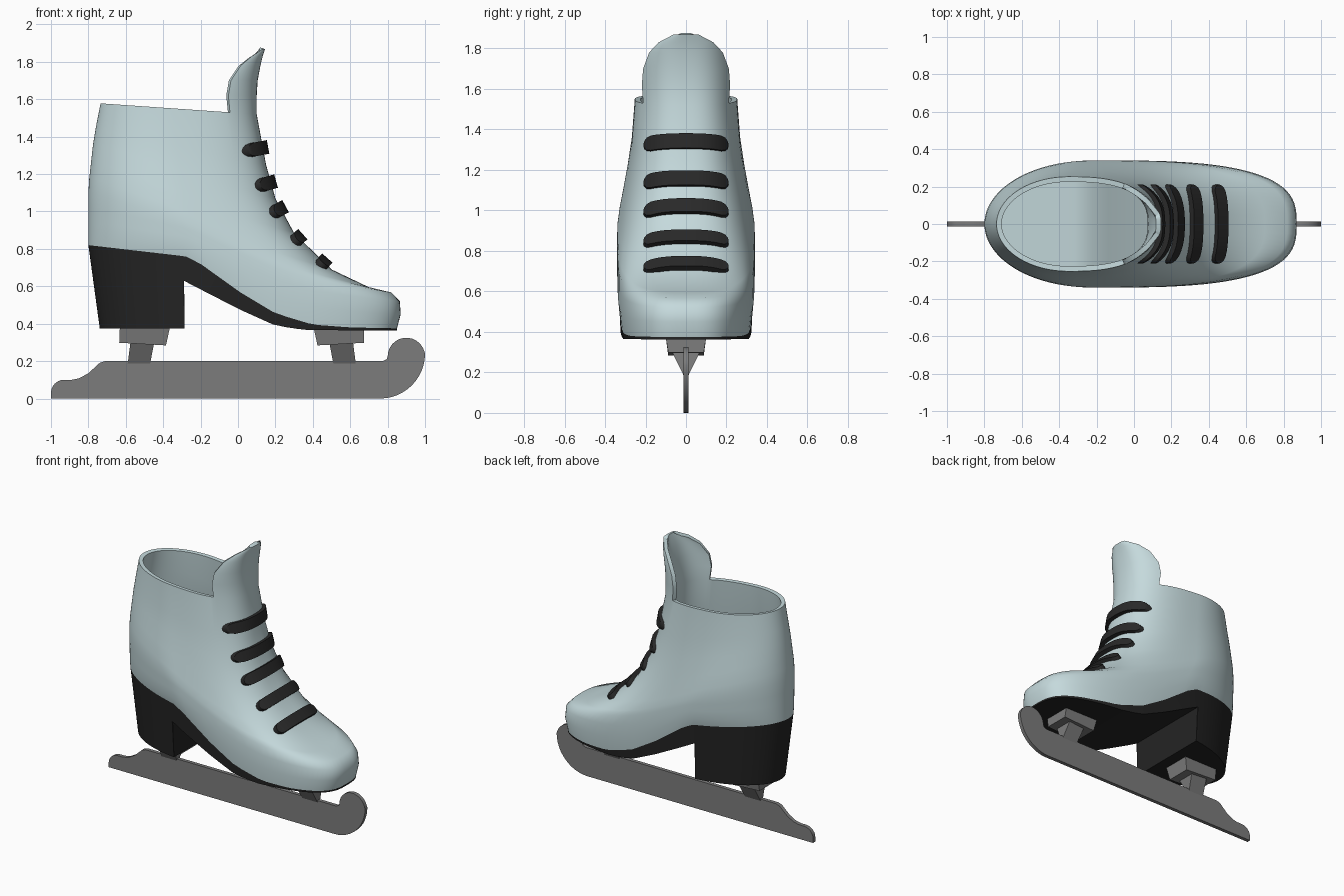
import bpy, bmesh, math
from mathutils import Vector
from mathutils.bvhtree import BVHTree

if "Cube" in bpy.data.objects:
    bpy.data.objects.remove(bpy.data.objects["Cube"])


def material(name, r, g, b):
    m = bpy.data.materials.new(name)
    m.use_nodes = True
    m.diffuse_color = (r, g, b, 1)
    m.node_tree.nodes["Principled BSDF"].inputs["Base Color"].default_value = (r, g, b, 1)
    return m


leather = material("pale_blue_leather", .56, .70, .72)
rubber = material("black_rubber", .017, .017, .017)
lace_black = material("lace_black", .022, .022, .022)
steel = material("grey_steel", .2, .2, .2)


def build(name, verts, faces, mat, angle=40, wall=0, fix=True):
    """Mesh object from points and faces, with optional wall thickness."""
    mesh = bpy.data.meshes.new(name)
    clean = [list(dict.fromkeys(f)) for f in faces]
    mesh.from_pydata([tuple(v) for v in verts], [], [f for f in clean if len(f) > 2])
    if fix:
        bm = bmesh.new()
        bm.from_mesh(mesh)
        bmesh.ops.remove_doubles(bm, verts=bm.verts, dist=.0005)
        bmesh.ops.recalc_face_normals(bm, faces=bm.faces)
        bm.to_mesh(mesh)
        bm.free()
    mesh.materials.append(mat)
    obj = bpy.data.objects.new(name, mesh)
    bpy.context.collection.objects.link(obj)
    bpy.ops.object.select_all(action='DESELECT')
    obj.select_set(True)
    bpy.context.view_layer.objects.active = obj
    if wall:
        mod = obj.modifiers.new("wall", 'SOLIDIFY')
        mod.thickness = wall
        mod.offset = -1
        bpy.ops.object.modifier_apply(modifier=mod.name)
    bpy.ops.object.shade_smooth_by_angle(angle=math.radians(angle))
    return obj


def loft(sections, closed_ends=True):
    """Faces joining equal closed sections; returns verts and faces."""
    n = len(sections[0])
    verts = [p for s in sections for p in s]
    faces = [(k*n + i, k*n + (i+1) % n, (k+1)*n + (i+1) % n, (k+1)*n + i)
             for k in range(len(sections) - 1) for i in range(n)]
    if closed_ends:
        faces += [tuple(range(n)), tuple(range(len(verts) - n, len(verts)))]
    return verts, faces


def interp(table, x):
    """Piecewise linear lookup."""
    for (a, fa), (b, fb) in zip(table, table[1:]):
        if x <= b:
            return fa + (fb - fa) * max(0, (x - a) / (b - a))
    return table[-1][1]


# ---- boot: rings from the sole line up to the collar
N = 96
welt = [(-.8, .82), (-.28, .76), (-.2, .72), (0, .575), (.2, .455), (.4, .395), (.6, .38), (.85, .375)]
# back x, back z, front x, front z, half width
rings = [(-.8, .82, .85, .375, .33), (-.8, .88, .87, .45, .34), (-.8, .95, .865, .52, .34),
         (-.8, 1.02, .82, .567, .34), (-.8, 1.1, .7, .595, .338), (-.795, 1.18, .5, .69, .33),
         (-.785, 1.27, .3, .885, .31), (-.775, 1.36, .2, 1.07, .288), (-.76, 1.45, .15, 1.25, .268),
         (-.735, 1.578, .1, 1.52, .253)]


def power(v, e):
    return math.copysign(abs(v) ** e, v) if abs(v) > 1e-6 else 0


def ring_points(k):
    xb, zb, xf, zf, w = rings[k]
    t = k / (len(rings) - 1)
    xc = -.15 - .2 * t
    e = 2 / (3 - .4 * t)
    pts = []
    for i in range(N):
        c, s = math.cos(math.tau * i / N), math.sin(math.tau * i / N)
        if c > 0:
            x, y = xc + (xf - xc) * power(c, e), w * power(s, e)
        else:
            x, y = xc + (xc - xb) * c, w * s
        u = (x - xb) / (xf - xb)
        b0, h0, f0, g0, _ = rings[0]
        bend = interp(welt, b0 + u * (f0 - b0)) - (h0 + u * (g0 - h0))
        pts.append(Vector((x, y, zb + u * (zf - zb) + (1 - t) ** 2 * bend)))
    return pts


shells = [ring_points(k) for k in range(len(rings))]
verts, faces = loft(shells, False)
# insole closing the bottom
faces += [(i, -i % N, (-i - 1) % N, i + 1) for i in range(N // 2)]
# tongue: the front of the collar carried upward
K = 14
front = [i % N for i in range(-K, K + 1)]
previous = [len(verts) - N + i for i in front]
for z, xf, scale in [(1.62, .1, 1.03), (1.7, .105, 1.0), (1.78, .12, .86), (1.83, .132, .64), (1.868, .145, .3)]:
    row = []
    for i in front:
        p = shells[-1][i]
        row.append(len(verts))
        verts.append(Vector((xf - (rings[-1][2] - p.x) * scale ** 2, p.y * scale, z)))
    faces += [(previous[j], previous[j+1], row[j+1], row[j]) for j in range(2 * K)]
    previous = row
boot = build("boot_upper", verts, faces, leather, 50, wall=.028, fix=False)

# ---- sole and heel in one piece, stations from back to toe
HEEL = -.29
tread = [(HEEL, .63), (0, .48), (.2, .39), (.36, .366), (.85, .363)]
stations = [(p.x, max(p.y, .001)) for p in reversed(shells[0][:N // 2 + 1])]
heel_w = interp(stations, HEEL)
back = [s for s in stations if s[0] < HEEL - .01] + [(HEEL, heel_w)]
fore = [(HEEL, heel_w)] + [s for s in stations if s[0] > HEEL + .01]
sections = []
for part, is_heel in ((back, True), (fore, False)):
    for x, y in part:
        top = interp(welt, x)
        bx, by, bz = (x, y * .99, interp(tread, x))
        if is_heel:
            bx, by, bz = HEEL + .005 + (x - HEEL) * .89, y * .95, .373
        sections.append([(x, y, top), (x, -y, top), (bx, -by, bz), (bx, by, bz)])
build("sole_and_heel", *loft(sections), rubber, 35)

# ---- laces laid over the instep
tree = BVHTree.FromObject(boot, bpy.context.evaluated_depsgraph_get())
instep = [(r[3], r[2]) for r in rings[3:]]
STEPS = 16
for number, z in enumerate((1.34, 1.155, 1.015, .86, .73)):
    tangent = Vector((interp(instep, z + .05) - interp(instep, z - .05), 0, .1)).normalized()
    normal = Vector((tangent.z, 0, -tangent.x))
    center = Vector((interp(instep, z), 0, z))
    sections = []
    for j in range(STEPS + 1):
        a = -math.cos(math.pi * j / STEPS)
        y = .21 * a
        hit = tree.ray_cast(center + normal * .3 + Vector((0, y, 0)), -normal)[0]
        base = hit if hit else center + Vector((0, y, 0))
        # rounded ends
        d = max(0, abs(y) - .175) / .035
        half = .037 * math.sqrt(max(.02, 1 - d * d))
        sections.append([base + tangent * (half * u) + normal * v
                         for u, v in ((-1, -.02), (1, -.02), (1, .028), (-1, .028))])
    build("lace_%d" % (number + 1), *loft(sections), lace_black, 40)


# ---- blade with toe hook
def arc(cx, cz, r, start, end, steps):
    angles = [math.radians(start + (end - start) * i / steps) for i in range(steps + 1)]
    return [(cx + r * math.cos(a), cz + r * math.sin(a)) for a in angles]


outline = arc(.76, .24, .24, -90, 0, 12) + arc(.9, .225, .1, 15, 180, 12)
outline += [(.795, .21), (.775, .2), (-.71, .2), (-.74, .19), (-.8, .135), (-.85, .108), (-.89, .1)]
outline += arc(-.93, .03, .07, 90, 180, 6) + [(-1, 0)]
build("blade", *loft([[(x, y, z) for x, z in outline] for y in (-.013, .013)]), steel, 30)


# ---- mounts: a plate and a tapering stem, mirrored fore and aft
def frustum(name, lower, upper, flip):
    levels = []
    for x0, x1, y, z0, z1 in (lower, upper):
        corners = [(x0, -y, z0), (x1, -y, z1), (x1, y, z1), (x0, y, z0)]
        levels.append([(.04 - x if flip else x, yy, z) for x, yy, z in corners])
    build(name, *loft(levels), steel, 20)


for side, flip in (("rear", False), ("front", True)):
    frustum(side + "_mount_plate", (-.635, -.385, .088, .298, .284), (-.632, -.365, .1, .376, .376), flip)
    frustum(side + "_mount_stem", (-.59, -.47, .012, .185, .185), (-.575, -.448, .068, .3, .3), flip)
